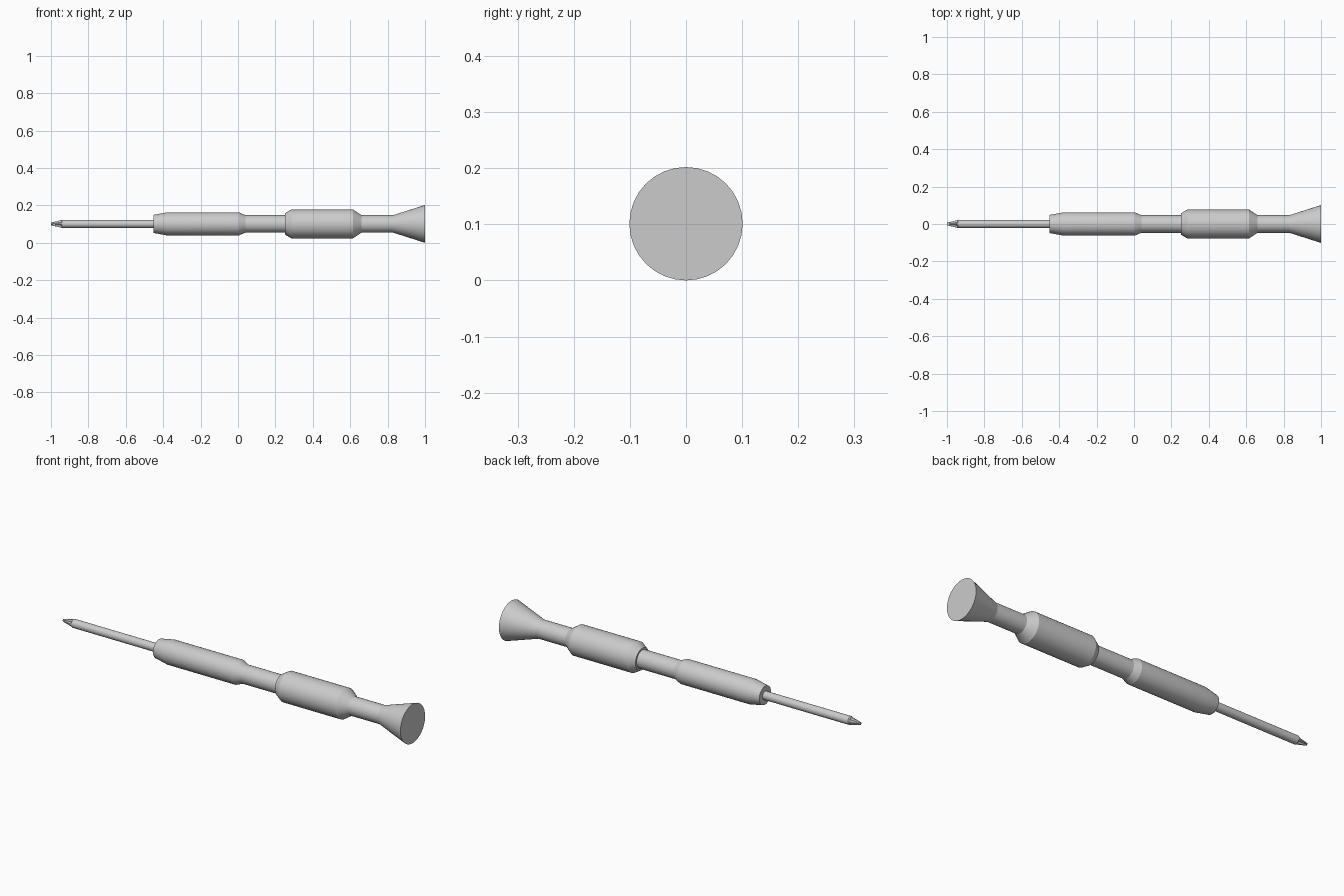
import bpy, bmesh
from math import sin, cos, pi, radians

if "Cube" in bpy.data.objects:
    bpy.data.objects.remove(bpy.data.objects["Cube"])

AXIS_Z = 0.101
SIDES = 32


def loft(name, rings, smooth_angle):
    """Skin a list of closed (x, y, z) rings and cap both ends."""
    bm = bmesh.new()
    loops = [[bm.verts.new(p) for p in ring] for ring in rings]
    n = len(loops[0])
    for a, b in zip(loops, loops[1:]):
        for i in range(n):
            j = (i + 1) % n
            bm.faces.new((a[i], a[j], b[j], b[i]))
    bm.faces.new(loops[0])
    bm.faces.new(loops[-1])
    bmesh.ops.recalc_face_normals(bm, faces=bm.faces)
    mesh = bpy.data.meshes.new(name)
    bm.to_mesh(mesh)
    bm.free()
    obj = bpy.data.objects.new(name, mesh)
    bpy.context.collection.objects.link(obj)
    obj.location.z = AXIS_Z
    bpy.ops.object.select_all(action='DESELECT')
    obj.select_set(True)
    bpy.context.view_layer.objects.active = obj
    bpy.ops.object.shade_smooth_by_angle(angle=radians(smooth_angle))
    return obj


def circle(x, r, radius=lambda i, r: r):
    """Ring around the x axis; radius may vary per vertex."""
    return [(x, radius(i, r) * sin(2 * pi * i / SIDES),
             radius(i, r) * cos(2 * pi * i / SIDES)) for i in range(SIDES)]


def lathe(name, profile):
    return loft(name, [circle(x, r) for x, r in profile], 14)


# Handle: front grip, waist, rear grip, neck
lathe("handle", [
    (-0.453, 0.048), (-0.38, 0.0615), (0.005, 0.0615), (0.04, 0.047),
    (0.25, 0.047), (0.25, 0.056), (0.285, 0.077), (0.615, 0.077),
    (0.66, 0.047), (0.83, 0.047)])

# Flared spinning cap
lathe("flared_cap", [(0.83, 0.047), (1.0, 0.101)])

# Shaft
lathe("shaft", [(-0.94, 0.0215), (-0.453, 0.0215)])


# Cross tip: four ridges along y and z with V flutes on the diagonals
def cross(depth):
    step = SIDES // 4

    def radius(i, r):
        d = abs((i % step) - step / 2) / (step / 2)   # 0 at flute, 1 at ridge
        return r * (1 - depth * max(0, 1 - d / 0.75))
    return radius


loft("cross_tip", [
    circle(-0.94, 0.0215),
    circle(-0.945, 0.0203, cross(0.5)),
    circle(-1.0, 0.007, cross(0.45))], 20)
